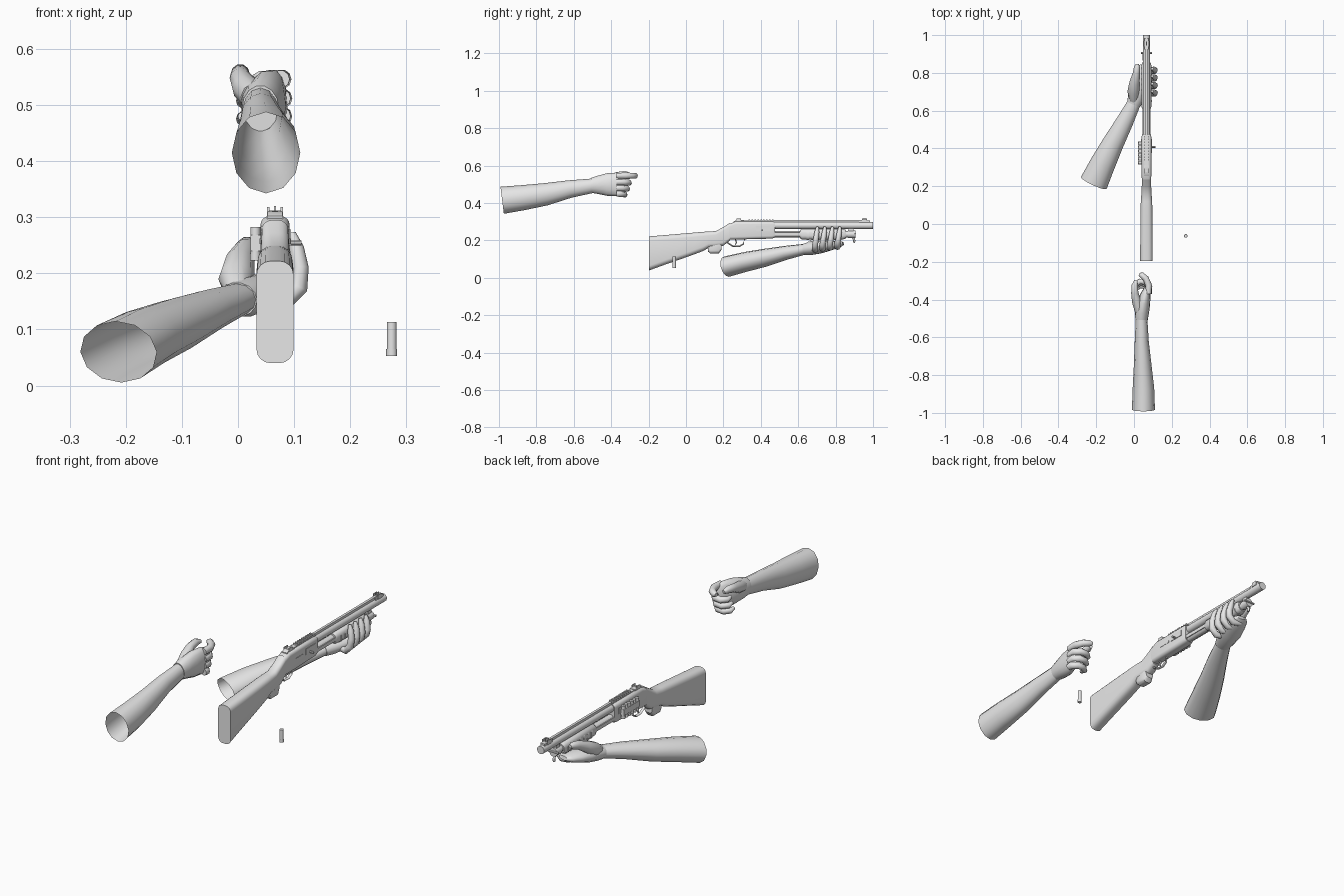
import bpy, bmesh, math
from mathutils import Vector

grey = bpy.data.materials.new("plain grey")
grey.diffuse_color = (0.8, 0.8, 0.8, 1)
GX = 0.066  # centre line of the gun


def finish(name, bm, angle=35):
    bmesh.ops.recalc_face_normals(bm, faces=bm.faces)
    me = bpy.data.meshes.new(name)
    bm.to_mesh(me)
    bm.free()
    ob = bpy.data.objects.new(name, me)
    bpy.context.collection.objects.link(ob)
    me.materials.append(grey)
    bpy.ops.object.select_all(action='DESELECT')
    ob.select_set(True)
    bpy.context.view_layer.objects.active = ob
    bpy.ops.object.shade_smooth_by_angle(angle=math.radians(angle))
    return ob


def skin(name, rings, start=True, end=True, angle=35):
    """Bridge a list of equal point rings into a surface."""
    bm = bmesh.new()
    vs = [[bm.verts.new(p) for p in r] for r in rings]
    n = len(vs[0])
    for a, b in zip(vs, vs[1:]):
        for i in range(n):
            bm.faces.new((a[i], a[(i + 1) % n], b[(i + 1) % n], b[i]))
    if start:
        bm.faces.new(vs[0])
    if end:
        bm.faces.new(vs[-1])
    return finish(name, bm, angle)


def tube(name, pts, radii, n=10, start=True, end=True, up=(0, 0, 1), angle=60):
    """Elliptical tube along a path; radii are (sideways, upward) pairs."""
    pts = [Vector(p) for p in pts]
    rings = []
    for i, p in enumerate(pts):
        t = (pts[min(i + 1, len(pts) - 1)] - pts[max(i - 1, 0)]).normalized()
        s = t.cross(Vector(up)).normalized()
        u = s.cross(t)
        r = radii[i]
        a, b = r if isinstance(r, tuple) else (r, r)
        rings.append([p + s * a * math.cos(k * math.tau / n) + u * b * math.sin(k * math.tau / n)
                      for k in range(n)])
    return skin(name, rings, start, end, angle)


def loft(name, stations, round_=0.7, seg=4):
    """Rounded rectangles along y: (y, top, bottom, half width)."""
    rings = []
    for y, top, bot, hw in stations:
        r = min(hw, (top - bot) / 2) * round_
        ring = []
        for q, (cx, cz) in enumerate([(hw - r, top - r), (r - hw, top - r),
                                      (r - hw, bot + r), (hw - r, bot + r)]):
            for k in range(seg + 1):
                a = (q + k / seg) * math.pi / 2
                ring.append((GX + cx + r * math.cos(a), y, cz + r * math.sin(a)))
        rings.append(ring)
    return skin(name, rings)


def rod(name, a, b, r, n=16):
    up = (0, 1, 0) if abs(a[2] - b[2]) > abs(a[1] - b[1]) else (0, 0, 1)
    return tube(name, [a, b], [r, r], n, up=up, angle=35)


def box(name, x, y, z):
    bm = bmesh.new()
    bmesh.ops.create_cube(bm, size=1)
    for v in bm.verts:
        v.co = [lo + (c + 0.5) * (hi - lo) for c, (lo, hi) in zip(v.co, (x, y, z))]
    return finish(name, bm)


def gun_box(name, hw, y, z):
    return box(name, (GX - hw, GX + hw), y, z)


# Stock and receiver
loft("stock", [(-0.197, 0.222, 0.04, 0.033), (-0.12, 0.228, 0.068, 0.033), (0.02, 0.24, 0.117, 0.032),
               (0.09, 0.246, 0.143, 0.031), (0.12, 0.248, 0.16, 0.03), (0.16, 0.25, 0.165, 0.027),
               (0.2, 0.272, 0.172, 0.025), (0.235, 0.295, 0.2, 0.024)], 0.75)
loft("grip_heel", [(0.118, 0.19, 0.14, 0.02), (0.13, 0.2, 0.13, 0.024),
                   (0.175, 0.2, 0.13, 0.024), (0.19, 0.2, 0.15, 0.02)])
loft("receiver", [(0.225, 0.285, 0.205, 0.024), (0.265, 0.302, 0.205, 0.026),
                  (0.46, 0.302, 0.21, 0.026), (0.475, 0.298, 0.215, 0.023)], 0.6)
gun_box("ejection_port", 0.0285, (0.375, 0.45), (0.25, 0.278))
gun_box("receiver_plate", 0.0275, (0.3, 0.36), (0.252, 0.262))
rod("bolt_handle", (GX, 0.408, 0.254), (0.113, 0.408, 0.254), 0.005, 10)

# Trigger and its guard
tube("trigger_guard", [(GX, 0.215, 0.207), (GX, 0.225, 0.185), (GX, 0.25, 0.17), (GX, 0.285, 0.168),
                       (GX, 0.307, 0.182), (GX, 0.314, 0.21)], [(0.007, 0.004)] * 6, 8, up=(0.01, 0.3, 1))
tube("trigger", [(GX, 0.262, 0.21), (GX, 0.27, 0.19), (GX, 0.264, 0.178)], [0.004] * 3, 6, up=(0, 1, 0))

# Barrel, rib and magazine tube
rod("barrel", (GX, 0.46, 0.28), (GX, 1.0, 0.28), 0.0185, 20)
gun_box("barrel_rib", 0.006, (0.47, 0.95), (0.295, 0.309))
rod("magazine_tube", (GX, 0.46, 0.233), (GX, 0.87, 0.233), 0.017)
rod("magazine_cap", (GX, 0.865, 0.233), (GX, 0.905, 0.233), 0.02)
gun_box("barrel_clamp", 0.01, (0.87, 0.895), (0.23, 0.28))
rod("clamp_screw", (0.038, 0.905, 0.235), (0.094, 0.905, 0.235), 0.005, 8)
tube("sling_loop", [(GX, 0.892, 0.218), (GX, 0.9, 0.2), (GX, 0.898, 0.188)], [0.006] * 3, 8, up=(0, 1, 0))

# Pump handle with grooves and slide bars
loft("pump_handle", [(0.61, 0.256, 0.212, 0.022), (0.62, 0.262, 0.205, 0.026),
                     (0.84, 0.262, 0.205, 0.026), (0.855, 0.256, 0.212, 0.022)], 0.8)
for i in range(7):
    y = 0.645 + i * 0.029
    loft("pump_ridge", [(y, 0.258, 0.202, 0.028), (y + 0.012, 0.258, 0.202, 0.028)], 0.8)
for s in (-1, 1):
    box("slide_bar", (GX + s * 0.019 - 0.002, GX + s * 0.019 + 0.002), (0.47, 0.62), (0.225, 0.242))

# Top rail and sights
gun_box("rail_base", 0.011, (0.31, 0.475), (0.3, 0.306))
for i in range(9):
    y = 0.335 + i * 0.0155
    gun_box("rail_tooth", 0.012, (y, y + 0.008), (0.305, 0.312))
loft("rear_sight_base", [(0.255, 0.302, 0.29, 0.014), (0.27, 0.31, 0.29, 0.014), (0.31, 0.308, 0.29, 0.014)], 0.2)
gun_box("front_sight_base", 0.011, (0.925, 0.985), (0.29, 0.306))
gun_box("front_sight_blade", 0.002, (0.945, 0.965), (0.3, 0.32))
for s in (-1, 1):
    x = GX + s * 0.012
    box("rear_sight_ear", (x - 0.002, x + 0.002), (0.27, 0.295), (0.3, 0.318))
    box("front_sight_ear", (x - 0.002, x + 0.002), (0.94, 0.968), (0.295, 0.316))
gun_box("rear_sight_notch", 0.005, (0.275, 0.285), (0.3, 0.311))


# Spare shells: a row in the side holder and one loose
def shell(x, y, z):
    rod("shell_body", (x, y, z + 0.01), (x, y, z + 0.06), 0.0088, 12)
    rod("shell_base", (x, y, z), (x, y, z + 0.012), 0.0098, 12)


for i in range(6):
    shell(0.031, 0.325 + i * 0.0205, 0.223)
box("shell_holder", (0.022, 0.042), (0.316, 0.437), (0.24, 0.268))
shell(0.274, -0.063, 0.053)

# Trigger arm: open sleeve, glove, curled fingers
tube("right_forearm", [(0.05, -0.983, 0.415), (0.05, -0.87, 0.429), (0.046, -0.75, 0.447), (0.041, -0.62, 0.475),
                       (0.04, -0.49, 0.494)],
     [(0.061, 0.073), (0.057, 0.067), (0.047, 0.06), (0.037, 0.047), (0.03, 0.038)], 12, False, False)
tube("right_palm", [(0.04, -0.505, 0.494), (0.042, -0.47, 0.497), (0.05, -0.42, 0.499), (0.062, -0.37, 0.5),
                    (0.073, -0.335, 0.5), (0.075, -0.325, 0.5)],
     [(0.033, 0.041), (0.037, 0.05), (0.036, 0.062), (0.026, 0.064), (0.016, 0.056), (0.006, 0.04)], 14)
for i, (z, y) in enumerate([(0.546, 0.0), (0.512, -0.022), (0.48, -0.032), (0.45, -0.045)]):
    if i == 0:
        path = [(0.076, -0.37, z), (0.078, -0.325, z), (0.062, -0.288, z), (0.04, -0.27, z), (0.027, -0.266, z)]
    else:
        path = [(0.078, -0.37, z), (0.08, -0.31 + y, z), (0.06, -0.284 + y, z - 0.003),
                (0.03, -0.282 + y, z - 0.005), (0.008, -0.3 + y, z - 0.004), (0.008, -0.325 + y, z)]
    tube("right_finger", path, [0.016, 0.0175, 0.0165, 0.015, 0.013, 0.008][:len(path) - 1] + [0.008], 10)
tube("right_thumb", [(0.03, -0.46, 0.515), (0.014, -0.41, 0.53), (0.004, -0.365, 0.548),
                     (0.004, -0.325, 0.556), (0.01, -0.298, 0.552)], [0.026, 0.025, 0.019, 0.017, 0.009], 10)

# Support arm: open sleeve, cupped palm, fingers wrapped round the pump handle
tube("left_forearm", [(-0.213, 0.217, 0.06), (-0.165, 0.32, 0.086), (-0.112, 0.425, 0.108),
                      (-0.05, 0.54, 0.135), (0.003, 0.645, 0.155)],
     [(0.075, 0.056), (0.067, 0.053), (0.057, 0.048), (0.046, 0.037), (0.035, 0.028)], 12, False, False)
tube("left_palm", [(-0.001, 0.635, 0.153), (0.012, 0.67, 0.158), (0.028, 0.72, 0.165), (0.045, 0.77, 0.172),
                   (0.055, 0.82, 0.18), (0.058, 0.84, 0.184)],
     [(0.037, 0.031), (0.045, 0.036), (0.055, 0.034), (0.054, 0.026), (0.042, 0.018), (0.025, 0.009)], 14)
for i in range(4):
    y, z = 0.69 + i * 0.04, 0.005 * i
    tube("left_finger", [(0.045, y + 0.005, 0.155 + z), (0.085, y, 0.15 + z), (0.108, y, 0.175 + z),
                         (0.111, y + 0.005, 0.21), (0.104, y + 0.01, 0.245), (0.096, y + 0.013, 0.272)],
         [0.014, 0.016, 0.0165, 0.015, 0.0135, 0.007], 10, up=(0, 1, 0))
tube("left_thumb", [(0.0, 0.65, 0.165), (-0.003, 0.7, 0.19), (0.003, 0.75, 0.22), (0.013, 0.8, 0.243),
                    (0.016, 0.83, 0.25), (0.018, 0.847, 0.252)], [0.022, 0.032, 0.027, 0.019, 0.016, 0.008], 10)
